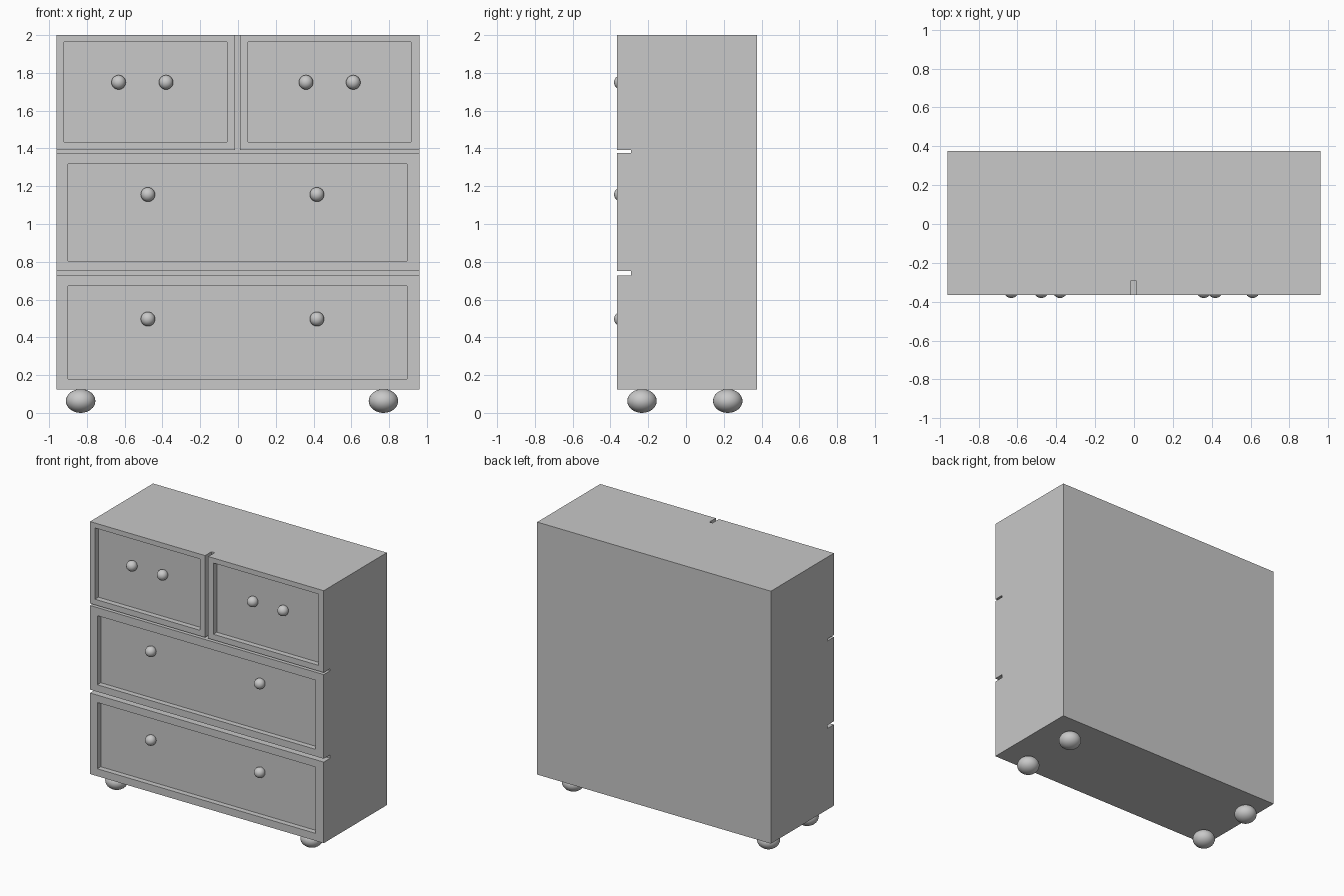
import bpy
from mathutils import Vector

cube = bpy.data.objects.get("Cube")
if cube:
    bpy.data.objects.remove(cube, do_unlink=True)

# Single plain grey finish
GREY = (0.58, 0.58, 0.58, 1)
grey = bpy.data.materials.new("plain grey")
grey.use_nodes = True
grey.diffuse_color = GREY
grey.node_tree.nodes["Principled BSDF"].inputs["Base Color"].default_value = GREY

LEFT, RIGHT = -0.96, 0.96
FRONT, BACK = -0.365, 0.375
BOTTOM, TOP = 0.125, 2.0
GROOVE_Y = FRONT + 0.075
PANEL_Y = FRONT + 0.04


def box(name, x, y, z):
    """Axis-aligned box from (low, high) pairs."""
    low, high = (Vector(c) for c in zip(x, y, z))
    bpy.ops.mesh.primitive_cube_add(size=1, location=(low + high) / 2)
    obj = bpy.context.object
    obj.name = name
    obj.scale = high - low
    bpy.ops.object.transform_apply(location=False, rotation=False, scale=True)
    obj.data.materials.append(grey)
    return obj


def ball(name, centre, radii):
    bpy.ops.mesh.primitive_uv_sphere_add(segments=32, ring_count=16, radius=1, location=centre)
    obj = bpy.context.object
    obj.name = name
    obj.scale = radii
    bpy.ops.object.transform_apply(location=False, rotation=False, scale=True)
    bpy.ops.object.shade_smooth()
    obj.data.materials.append(grey)
    return obj


def cut(target, x, depth_y, z):
    """Carve a box-shaped pocket into the front of the target."""
    cutter = box("cutter", x, (FRONT - 0.1, depth_y), z)
    cutter.hide_render = True
    mod = target.modifiers.new("pocket", "BOOLEAN")
    mod.operation = "DIFFERENCE"
    mod.solver = "EXACT"
    mod.object = cutter
    bpy.context.view_layer.objects.active = target
    bpy.ops.object.modifier_apply(modifier=mod.name)
    bpy.data.objects.remove(cutter, do_unlink=True)


# Cabinet body
body = box("cabinet_body", (LEFT, RIGHT), (FRONT, BACK), (BOTTOM, TOP))

# Gaps between the drawers
for z in ((1.377, 1.392), (0.727, 0.752)):
    cut(body, (LEFT - 0.1, RIGHT + 0.1), GROOVE_Y, z)
cut(body, (-0.015, 0.011), GROOVE_Y, (1.385, TOP + 0.1))

# Recessed drawer panels
panels = [
    ((-0.92, -0.058), (1.434, 1.963)),
    ((0.053, 0.915), (1.434, 1.963)),
    ((-0.90, 0.894), (0.804, 1.317)),
    ((-0.90, 0.894), (0.18, 0.672)),
]
for x, z in panels:
    cut(body, x, PANEL_Y, z)

# Round drawer knobs
knob_rows = [(1.75, (-0.632, -0.381, 0.36, 0.61)),
             (1.156, (-0.477, 0.418)),
             (0.497, (-0.477, 0.418))]
for row, (z, xs) in enumerate(knob_rows):
    for i, x in enumerate(xs):
        ball(f"knob_{row}_{i}", (x, FRONT + 0.022, z), (0.038, 0.038, 0.038))

# Flattened bun feet
for side, x in (("right", -0.833), ("left", 0.77)):
    for end, y in (("front", -0.233), ("back", 0.221)):
        ball(f"foot_{end}_{side}", (x, y, 0.063), (0.078, 0.078, 0.063))
